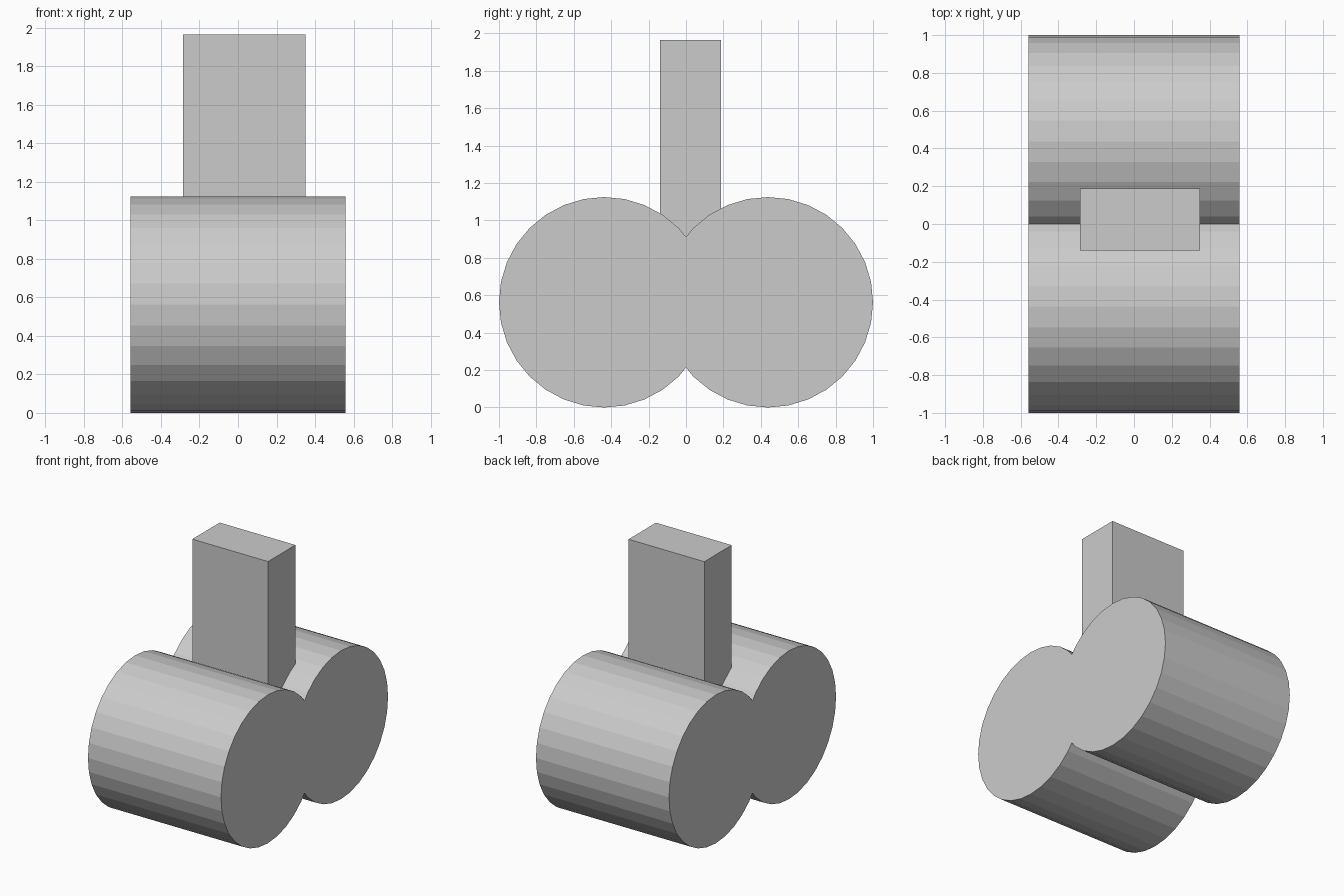
import bpy
from math import pi

if "Cube" in bpy.data.objects:
    bpy.data.objects.remove(bpy.data.objects["Cube"])

RADIUS = 0.5625
HALF_LEN = 0.5575


def drum(name, y):
    # 32-sided flat-shaded drum lying along x
    bpy.ops.mesh.primitive_cylinder_add(
        vertices=32, radius=RADIUS, depth=2 * HALF_LEN,
        location=(0, y, RADIUS), rotation=(0, pi / 2, 0))
    bpy.context.object.name = name
    bpy.ops.object.transform_apply(location=False, rotation=True, scale=False)


def block(name, lo, hi):
    # Axis-aligned box between two corners
    bpy.ops.mesh.primitive_cube_add(
        size=1, location=[(a + b) / 2 for a, b in zip(lo, hi)])
    ob = bpy.context.object
    ob.name = name
    ob.scale = [b - a for a, b in zip(lo, hi)]
    bpy.ops.object.transform_apply(location=False, rotation=False, scale=True)


# Two overlapping drums side by side
drum("front_drum", -(1 - RADIUS))
drum("back_drum", 1 - RADIUS)

# Slightly off-centre upright post, sunk into the valley between the drums
block("upright_post", (-0.285, -0.14, 0.7), (0.35, 0.188, 1.965))
